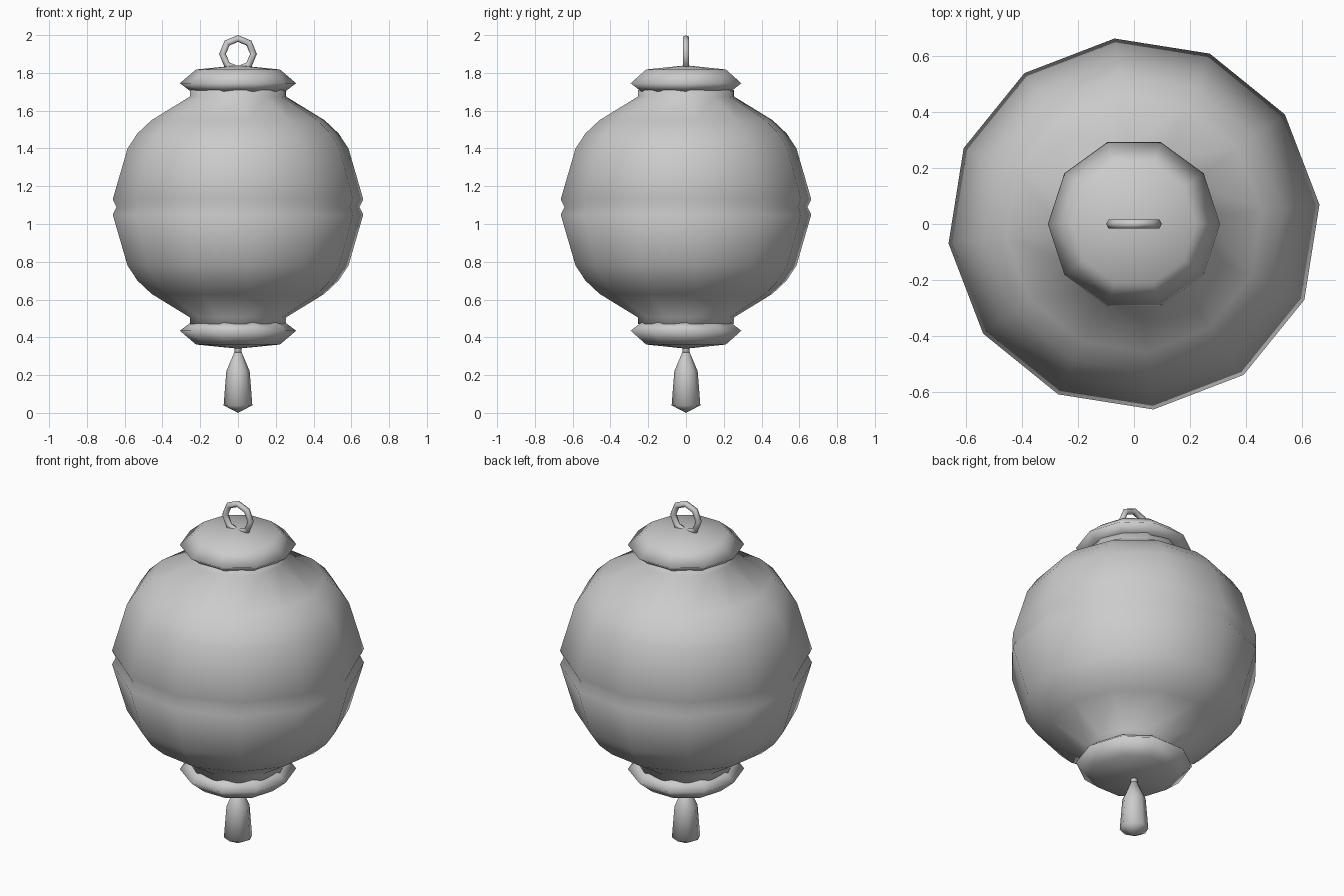
import bpy, bmesh
from math import cos, sin, tau, radians

if "Cube" in bpy.data.objects:
    bpy.data.objects.remove(bpy.data.objects["Cube"])


def lathe(name, profile, sides, turn=0.0):
    """Revolve (radius, z) points around z; a zero radius becomes a pole."""
    bm = bmesh.new()
    rings = []
    for r, z in profile:
        if r == 0:
            rings.append([bm.verts.new((0, 0, z))] * sides)
        else:
            rings.append([bm.verts.new((r * cos(turn + tau * i / sides),
                                        r * sin(turn + tau * i / sides), z))
                          for i in range(sides)])
    for a, b in zip(rings, rings[1:]):
        for i in range(sides):
            j = (i + 1) % sides
            quad = list(dict.fromkeys((a[i], a[j], b[j], b[i])))
            bm.faces.new(quad)
    bmesh.ops.recalc_face_normals(bm, faces=bm.faces)
    mesh = bpy.data.meshes.new(name)
    bm.to_mesh(mesh)
    bm.free()
    mesh.shade_smooth()
    obj = bpy.data.objects.new(name, mesh)
    bpy.context.collection.objects.link(obj)
    return obj


# Lantern body: lower half profile mirrored about its waist groove
MID = 1.09
half = [(0.0, -0.62), (0.255, -0.62), (0.255, -0.585), (0.46, -0.46),
        (0.535, -0.39), (0.588, -0.31), (0.667, -0.04)]
profile = half + [(0.647, 0.0)] + [(r, -z) for r, z in reversed(half)]
lathe("lantern_body", [(r, MID + z) for r, z in profile], 12, radians(6))

# Top and bottom caps share one profile, measured outward from the waist
cap = [(0.0, 0.612), (0.25, 0.612), (0.308, 0.655), (0.222, 0.728), (0.0, 0.75)]
lathe("top_cap", [(r, MID + z) for r, z in cap], 10)
lathe("bottom_cap", [(r, MID - z) for r, z in cap], 10)

# Hanging ring
bpy.ops.mesh.primitive_torus_add(major_segments=8, minor_segments=6,
                                 major_radius=0.082, minor_radius=0.018,
                                 location=(0, 0, 1.9), rotation=(radians(90), 0, 0))
ring = bpy.context.object
ring.name = "hanging_ring"
ring.data.shade_smooth()

# Tassel and its short cord
lathe("tassel_cord", [(0, 0.31), (0.018, 0.31), (0.018, 0.37), (0, 0.37)], 8)
lathe("tassel", [(0, 0.0), (0.076, 0.04), (0.062, 0.22), (0.02, 0.32), (0, 0.325)], 8)
